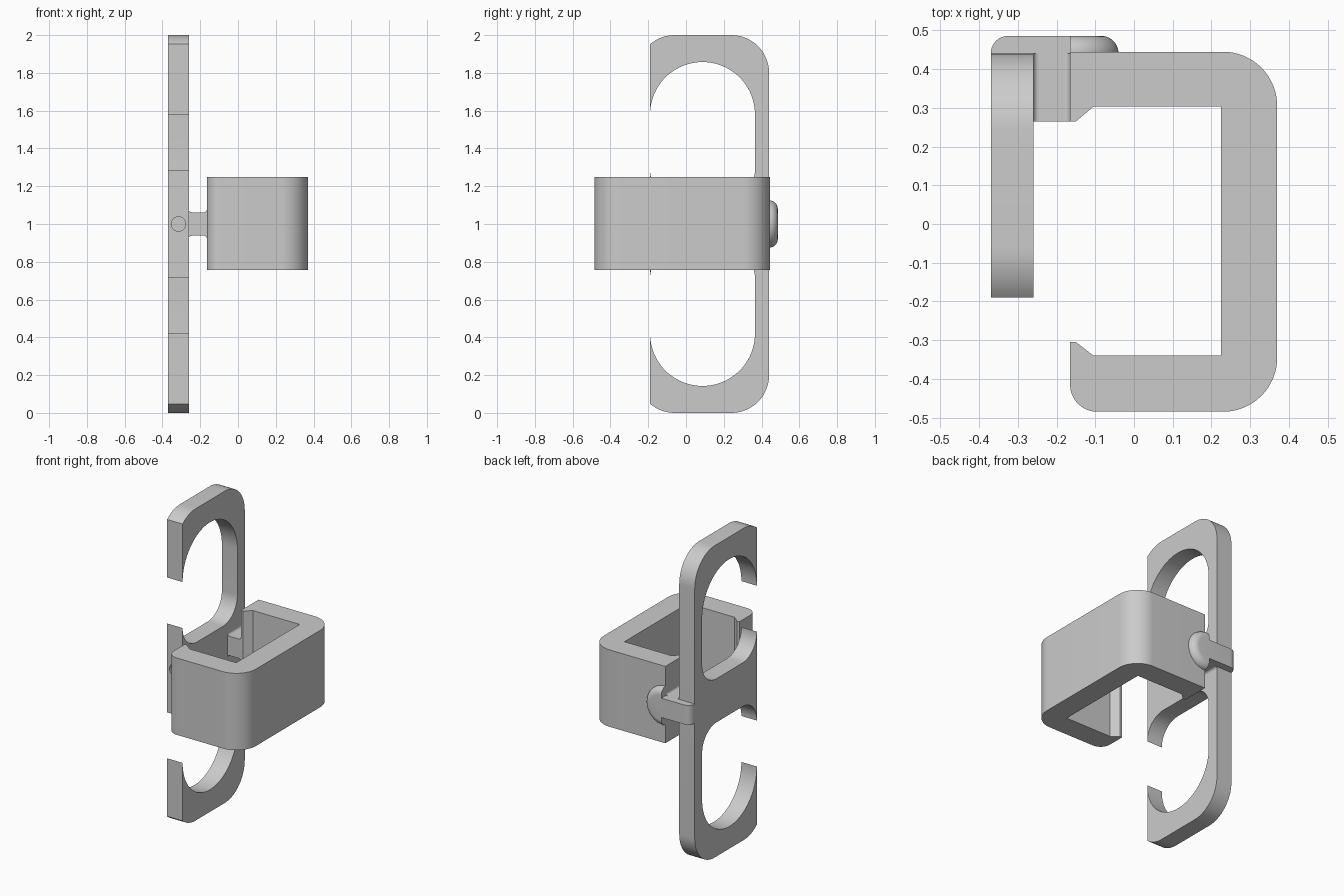
import bpy, bmesh
from math import cos, sin, pi, radians
from mathutils import Vector, Matrix

cube = bpy.data.objects.get("Cube")
if cube:
    bpy.data.objects.remove(cube, do_unlink=True)

grey = bpy.data.materials.new("plain grey")
grey.use_nodes = True
colour = (0.6, 0.6, 0.6, 1)
grey.diffuse_color = colour
grey.node_tree.nodes["Principled BSDF"].inputs["Base Color"].default_value = colour


def arc(cx, cy, r, start, end, steps=16):
    """Points along a circular arc, angles in degrees."""
    angles = [radians(start + (end - start) * i / steps) for i in range(steps + 1)]
    return [(cx + r * cos(a), cy + r * sin(a)) for a in angles]


def finish(bm, name, smooth=True):
    bmesh.ops.recalc_face_normals(bm, faces=bm.faces[:])
    mesh = bpy.data.meshes.new(name)
    bm.to_mesh(mesh)
    bm.free()
    mesh.materials.append(grey)
    obj = bpy.data.objects.new(name, mesh)
    bpy.context.collection.objects.link(obj)
    if smooth:
        bpy.ops.object.select_all(action="DESELECT")
        obj.select_set(True)
        bpy.context.view_layer.objects.active = obj
        bpy.ops.object.shade_smooth_by_angle(angle=radians(30))
    return obj


def prism(name, outline, axis, low, high, smooth=True):
    """Extrude a closed 2D outline along one axis."""
    bm = bmesh.new()
    verts = []
    for p in outline:
        co = list(p)
        co.insert(axis, low)
        verts.append(bm.verts.new(co))
    face = bm.faces.new(verts)
    new = bmesh.ops.extrude_face_region(bm, geom=[face])["geom"]
    shift = Vector((0, 0, 0))
    shift[axis] = high - low
    bmesh.ops.translate(bm, vec=shift, verts=[v for v in new if isinstance(v, bmesh.types.BMVert)])
    return finish(bm, name, smooth)


X, Y, Z = 0, 1, 2

# Tall plate: two open loops joined by a web, lower half mirrored from the upper
upper = (arc(-0.045, 1.285, 0.145, 180, 270)
         + arc(0.22, 1.285, 0.145, 270, 360)
         + arc(0.0875, 1.58, 0.2775, 0, 180, 48)
         + arc(-0.06, 1.8, 0.2, 130.5, 90)
         + arc(0.24, 1.8, 0.2, 90, 0))
lower = [(y, 2 - z) for y, z in reversed(upper)]
plate = prism("loop_plate", upper + lower, X, -0.37, -0.26)

# Round bore through the web, running front to back
cutter = prism("bore_cutter", arc(-0.315, 1, 0.038, 0, 350, 35), Y, -0.3, 0.43, smooth=False)
cutter.hide_render = True
cutter.display_type = "WIRE"
bore = plate.modifiers.new("bore", "BOOLEAN")
bore.object = cutter
bore.operation = "DIFFERENCE"
bore.solver = "EXACT"

# C-shaped clip with chamfered lips at its mouth
clip = (arc(-0.095, -0.415, 0.07, 180, 270)
        + arc(0.23, -0.345, 0.14, 270, 360)
        + arc(0.23, 0.305, 0.14, 0, 90)
        + [(-0.165, 0.445), (-0.165, 0.265), (-0.15, 0.265), (-0.105, 0.303),
           (0.225, 0.303), (0.225, -0.34), (-0.105, -0.34), (-0.15, -0.305), (-0.165, -0.305)])
prism("clip", clip, Z, 0.757, 1.25)

# Strap across the back of the plate, with a neck reaching into the gap
strap = (arc(-0.325, 0.441, 0.045, 180, 90, 10)
         + [(-0.163, 0.486), (-0.163, 0.265), (-0.262, 0.265), (-0.262, 0.438), (-0.37, 0.438)])
prism("strap", strap, Z, 0.938, 1.062)

# Small fillets where the neck meets plate and clip
neck_top = arc(-0.18, 1.077, 0.015, 0, -90, 6) + arc(-0.245, 1.077, 0.015, 270, 180, 6)
neck = neck_top + [(x, 2 - z) for x, z in reversed(neck_top)]
prism("neck_fillets", neck, Y, 0.265, 0.44)

# Half-round head on the back of the clip
bm = bmesh.new()
profile = [(0, 0.43), (0.125, 0.43)] + arc(0.08, 0.441, 0.045, 0, 90, 10) + [(0, 0.486)]
verts = [bm.verts.new((-0.165, y, 1 + r)) for r, y in profile]
edges = [bm.edges.new(pair) for pair in zip(verts, verts[1:])]
bmesh.ops.spin(bm, geom=verts + edges, cent=(-0.165, 0, 1), axis=(0, 1, 0),
               angle=pi, steps=40)
bmesh.ops.remove_doubles(bm, verts=bm.verts[:], dist=0.0001)
bmesh.ops.holes_fill(bm, edges=[e for e in bm.edges if e.is_boundary], sides=0)
finish(bm, "button_head")
